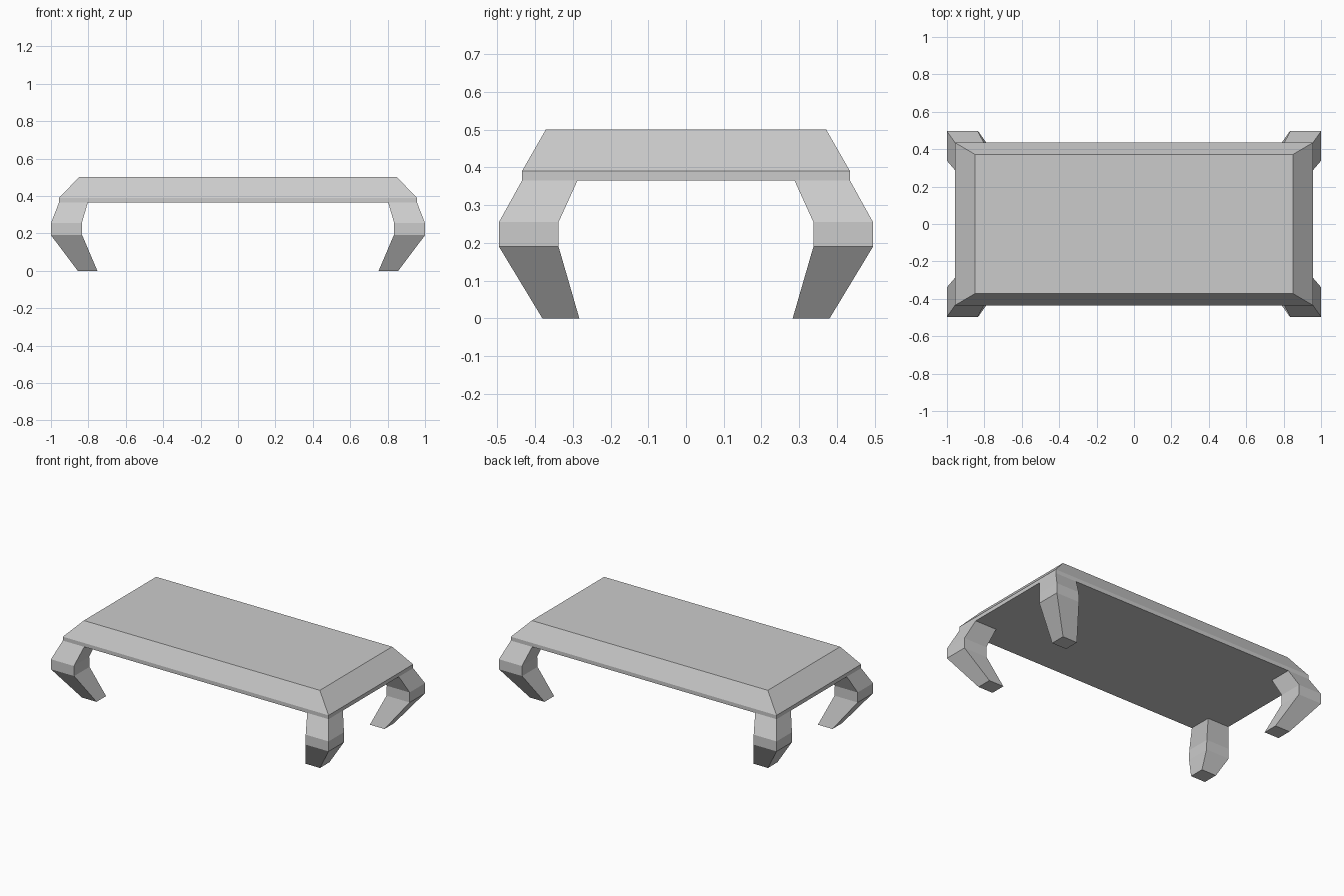
import bpy, bmesh

if "Cube" in bpy.data.objects:
    bpy.data.objects.remove(bpy.data.objects["Cube"])


def loft(name, rings):
    """Skin a stack of rectangles (x0, x1, y0, y1, z), listed bottom to top."""
    bm = bmesh.new()
    loops = [[bm.verts.new(p) for p in ((x0, y0, z), (x1, y0, z), (x1, y1, z), (x0, y1, z))]
             for x0, x1, y0, y1, z in rings]
    bm.faces.new(loops[0])
    bm.faces.new(loops[-1])
    for a, b in zip(loops, loops[1:]):
        for i in range(4):
            j = (i + 1) % 4
            bm.faces.new((a[i], a[j], b[j], b[i]))
    bmesh.ops.recalc_face_normals(bm, faces=bm.faces)
    mesh = bpy.data.meshes.new(name)
    bm.to_mesh(mesh)
    bm.free()
    obj = bpy.data.objects.new(name, mesh)
    bpy.context.collection.objects.link(obj)
    return obj


# Table top: thin rim with a wide sloping bevel
loft("table_top", [(-hx, hx, -hy, hy, z) for hx, hy, z in
                   ((0.957, 0.435, 0.365), (0.957, 0.435, 0.39), (0.85, 0.372, 0.5))])

# Curved legs: bulge outward below the rim, then taper inward to the foot
legs = loft("legs", [(0.752, 0.857, 0.283, 0.381, 0.0),
                     (0.833, 1.0, 0.338, 0.496, 0.19),
                     (0.835, 1.0, 0.338, 0.496, 0.255),
                     (0.803, 0.957, 0.288, 0.435, 0.365)])
mirror = legs.modifiers.new("four_corners", 'MIRROR')
mirror.use_axis = (True, True, False)
mirror.use_mirror_merge = False
